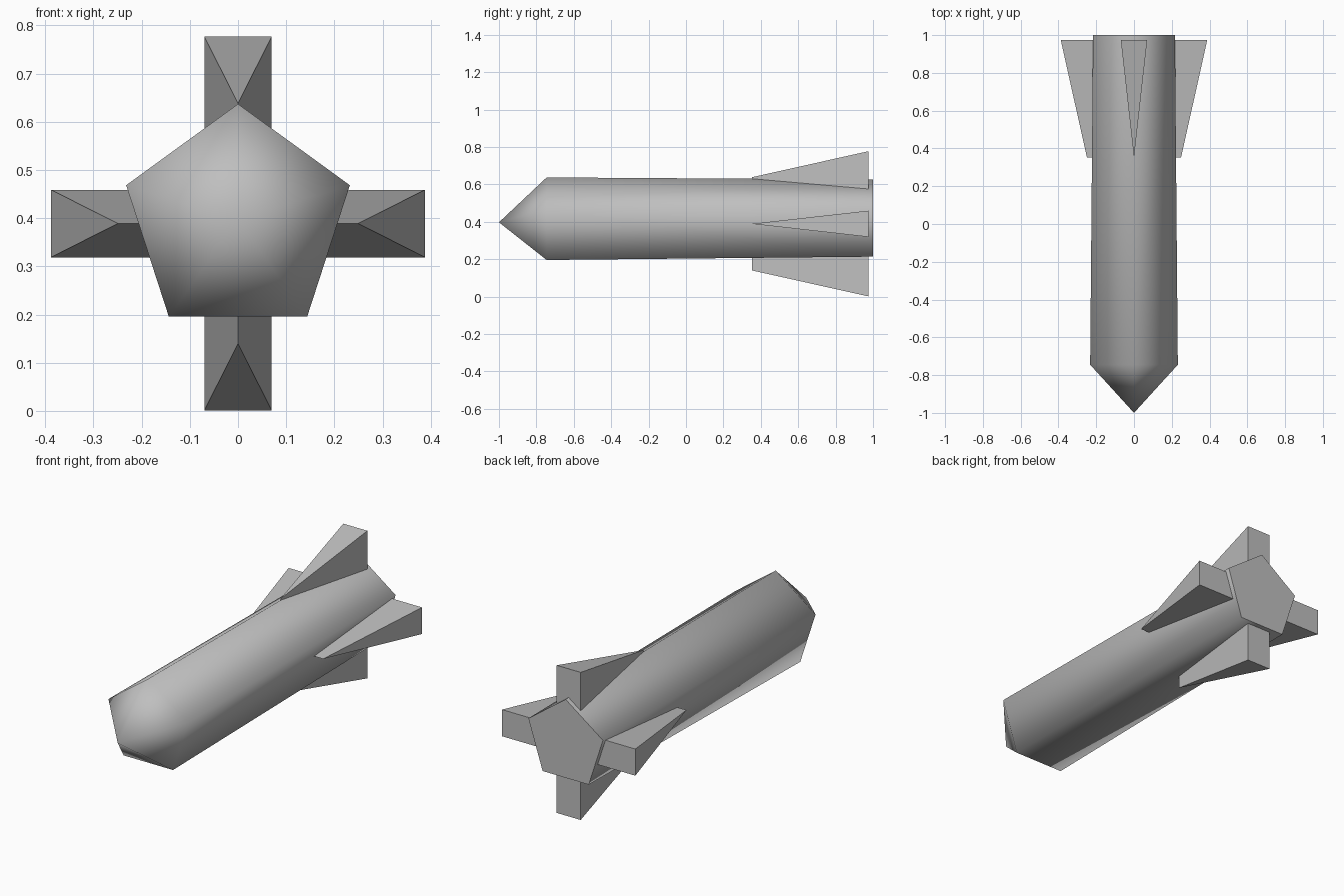
import bpy, bmesh
from math import sin, cos, pi
from mathutils import Matrix, Vector

cube = bpy.data.objects.get("Cube")
if cube:
    bpy.data.objects.remove(cube, do_unlink=True)

# One plain grey for everything
grey = bpy.data.materials.new("plain_grey")
grey.use_nodes = True
colour = (0.52, 0.52, 0.52, 1)
grey.diffuse_color = colour
grey.node_tree.nodes["Principled BSDF"].inputs["Base Color"].default_value = colour


def finish(name, bm):
    bmesh.ops.recalc_face_normals(bm, faces=bm.faces)
    mesh = bpy.data.meshes.new(name)
    bm.to_mesh(mesh)
    bm.free()
    mesh.materials.append(grey)
    obj = bpy.data.objects.new(name, mesh)
    bpy.context.collection.objects.link(obj)
    return obj


# Body: tapered five-sided tube with a pointed nose, smooth except at the tail cap
SIDES = 5
bm = bmesh.new()


def ring(y, z, radius):
    return [bm.verts.new((radius * sin(2 * pi * i / SIDES), y,
                          z + radius * cos(2 * pi * i / SIDES))) for i in range(SIDES)]


nose = bm.verts.new((0, -1, 0.397))
front = ring(-0.745, 0.393, 0.244)
rear = ring(1, 0.398, 0.228)
for i in range(SIDES):
    j = (i + 1) % SIDES
    bm.faces.new((nose, front[i], front[j])).smooth = True
    bm.faces.new((front[i], rear[i], rear[j], front[j])).smooth = True
cap = bm.faces.new(rear)
for edge in cap.edges:
    edge.smooth = False
finish("body", bm)


# Fins: flat wedges, thin at the front edge and thick at the tail
HALF, INNER = 0.07, 0.12


def fin(name, angle):
    bm = bmesh.new()
    turn = Matrix.Translation((0, 0, 0.389)) @ Matrix.Rotation(angle, 4, "Y")
    make = lambda x, y, z: bm.verts.new(turn @ Vector((x, y, z)))
    low, high = make(0, 0.352, INNER), make(0, 0.352, 0.249)
    l_low, l_high = make(HALF, 0.975, INNER), make(HALF, 0.975, 0.388)
    r_low, r_high = make(-HALF, 0.975, INNER), make(-HALF, 0.975, 0.388)
    for loop in ((low, high, l_high, l_low), (low, r_low, r_high, high),
                 (high, r_high, l_high), (low, l_low, r_low),
                 (l_low, l_high, r_high, r_low)):
        bm.faces.new(loop)
    finish(name, bm)


for i, place in enumerate(("top", "left", "bottom", "right")):
    fin(place + "_fin", i * pi / 2)
